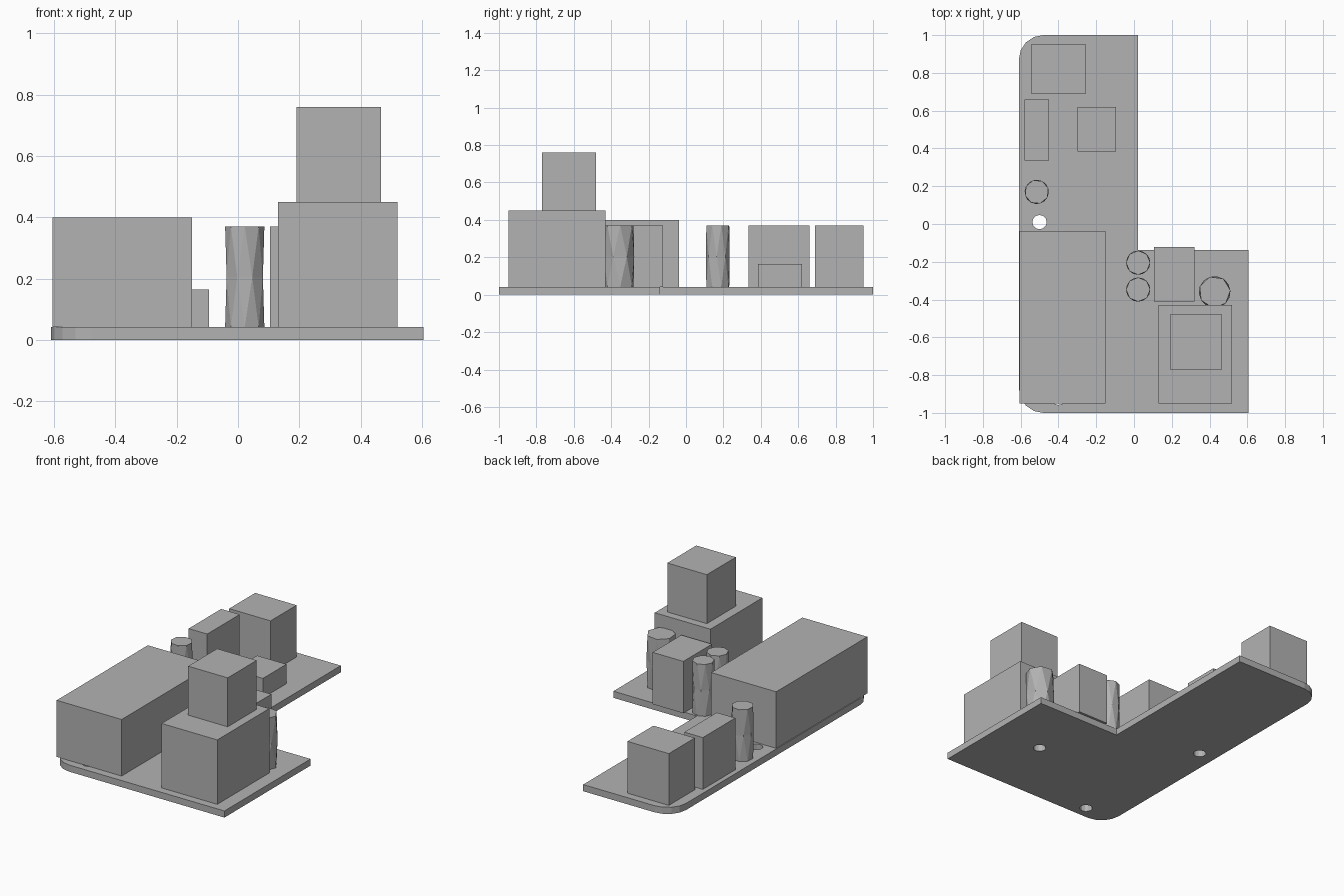
import bpy, bmesh
from math import cos, sin, pi
from mathutils import Vector

default = bpy.data.objects.get("Cube")
if default:
    bpy.data.objects.remove(default, do_unlink=True)

grey = bpy.data.materials.new("plain_grey")
grey.use_nodes = True
grey.diffuse_color = (0.45, 0.45, 0.45, 1)
grey.node_tree.nodes["Principled BSDF"].inputs["Base Color"].default_value = grey.diffuse_color

DECK = 0.042


def finish(name, bm):
    bmesh.ops.recalc_face_normals(bm, faces=bm.faces)
    mesh = bpy.data.meshes.new(name)
    bm.to_mesh(mesh)
    bm.free()
    mesh.materials.append(grey)
    obj = bpy.data.objects.new(name, mesh)
    bpy.context.collection.objects.link(obj)
    return obj


def box(name, x0, x1, y0, y1, top, base=DECK):
    bm = bmesh.new()
    bmesh.ops.create_cube(bm, size=1)
    bmesh.ops.scale(bm, vec=(x1 - x0, y1 - y0, top - base), verts=bm.verts)
    bmesh.ops.translate(bm, vec=((x0 + x1) / 2, (y0 + y1) / 2, (top + base) / 2), verts=bm.verts)
    return finish(name, bm)


def arc(cx, cy, r, start, sweep, n):
    return [(cx + r * cos(start + sweep * i / n), cy + r * sin(start + sweep * i / n))
            for i in range(n + 1)]


def add_loop(bm, points):
    verts = [bm.verts.new((x, y, 0)) for x, y in points]
    for a, b in zip(verts, verts[1:] + verts[:1]):
        bm.edges.new((a, b))


def faceted_column(name, x, y, r, sides, turn):
    """Column of three rings, the middle one turned half a step."""
    bm = bmesh.new()
    rings = []
    for k, z in enumerate((DECK, 0.205, 0.37)):
        a0 = turn + (k % 2) * pi / sides
        rings.append([bm.verts.new((px, py, z))
                      for px, py in arc(x, y, r, a0, 2 * pi, sides)[:-1]])
    bm.faces.new(rings[0])
    bm.faces.new(rings[2])
    low, mid, high = rings
    for outer in (low, high):
        for i in range(sides):
            j = (i + 1) % sides
            bm.faces.new((outer[i], outer[j], mid[i]))
            bm.faces.new((mid[i], outer[j], mid[j]))
    return finish(name, bm)


# L-shaped base slab with two rounded corners and three drilled holes
bm = bmesh.new()
R = 0.13
outline = [(0.605, -1), (0.605, -0.138), (0.02, -0.138), (0.02, 1)]
outline += arc(-0.61 + R, 1 - R, R, pi / 2, pi / 2, 4)
outline += arc(-0.61 + R, -1 + R, R, pi, pi / 2, 4)
add_loop(bm, outline)
for hx, hy in ((-0.5, 0.01), (0.27, -0.55), (-0.4, -0.92)):
    add_loop(bm, arc(hx, hy, 0.038, 0, 2 * pi, 12)[:-1])
bmesh.ops.triangle_fill(bm, edges=bm.edges[:], use_beauty=True, normal=Vector((0, 0, 1)))
bmesh.ops.dissolve_limit(bm, angle_limit=0.01, verts=bm.verts[:], edges=bm.edges[:])
solid = bmesh.ops.extrude_face_region(bm, geom=bm.faces[:], use_keep_orig=True)
bmesh.ops.translate(bm, vec=(0, 0, DECK),
                    verts=[g for g in solid["geom"] if isinstance(g, bmesh.types.BMVert)])
finish("base_slab", bm)

# Blocks standing on the slab
box("long_block", -0.605, -0.15, -0.95, -0.038, 0.40)
box("tower_lower", 0.13, 0.52, -0.95, -0.43, 0.45)
box("tower_upper", 0.19, 0.467, -0.77, -0.48, 0.76, base=0.45)
box("middle_block", 0.105, 0.32, -0.41, -0.123, 0.37)
box("low_block", -0.30, -0.095, 0.385, 0.62, 0.165)
box("narrow_block", -0.58, -0.45, 0.335, 0.66, 0.37)
box("back_block", -0.545, -0.255, 0.69, 0.95, 0.37)

# Faceted columns
faceted_column("column_back", -0.515, 0.17, 0.064, 8, 0.3)
faceted_column("column_centre_rear", 0.022, -0.205, 0.064, 8, 0)
faceted_column("column_centre_front", 0.022, -0.347, 0.064, 8, 0)
faceted_column("column_wide", 0.427, -0.36, 0.084, 7, 0.1)
